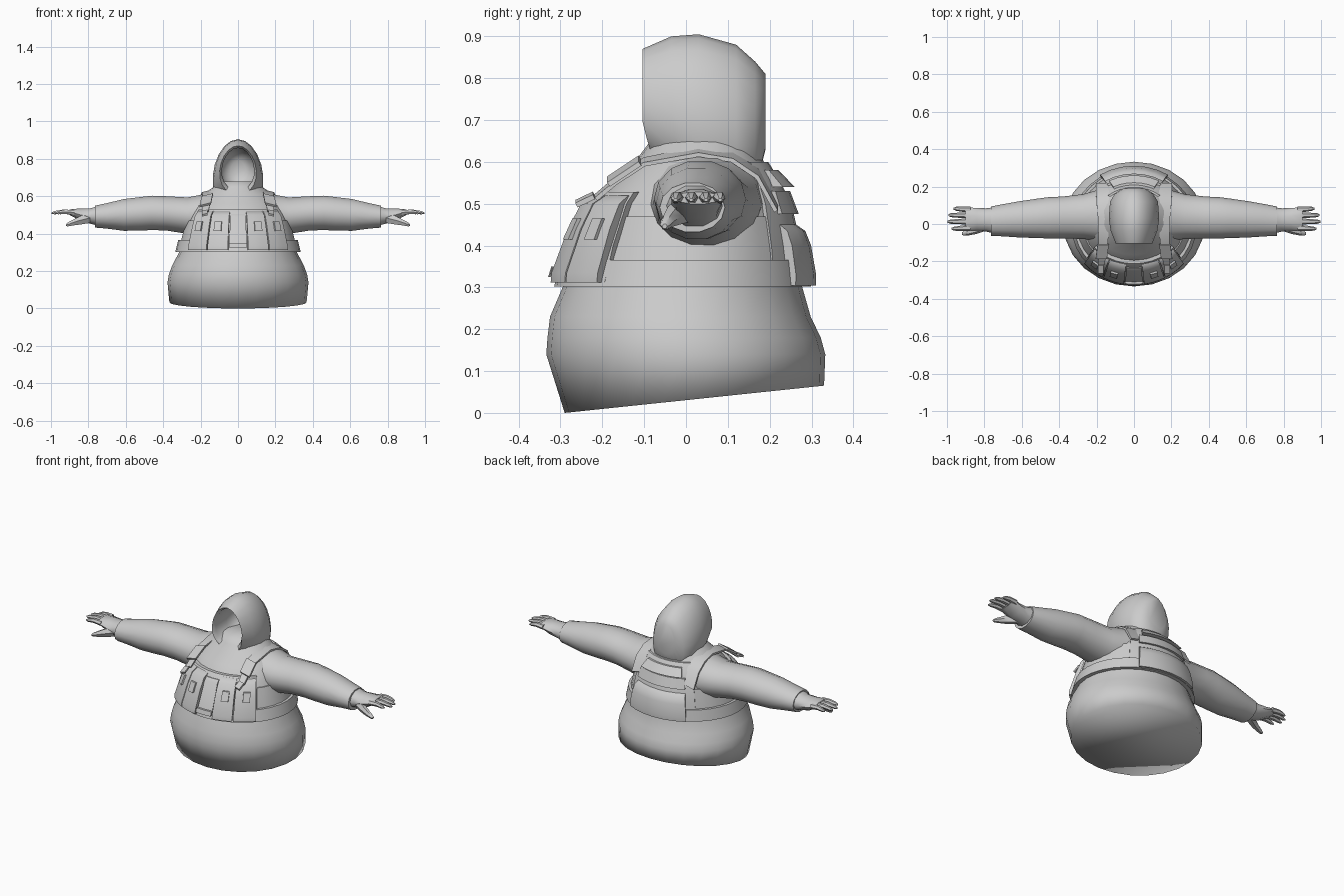
import bpy, bmesh
from math import sin, cos, pi, radians
from mathutils import Vector

if "Cube" in bpy.data.objects:
    bpy.data.objects.remove(bpy.data.objects["Cube"])


def loft(name, rings, mirror=False, angle=50):
    """Skin closed rings of points, capping both ends."""
    bm = bmesh.new()
    vs = [[bm.verts.new(p) for p in r] for r in rings]
    n = len(vs[0])
    for a, b in zip(vs, vs[1:]):
        for i in range(n):
            j = (i + 1) % n
            bm.faces.new((a[i], a[j], b[j], b[i]))
    bm.faces.new(vs[0])
    bm.faces.new(vs[-1])
    bmesh.ops.recalc_face_normals(bm, faces=bm.faces)
    me = bpy.data.meshes.new(name)
    bm.to_mesh(me)
    bm.free()
    ob = bpy.data.objects.new(name, me)
    bpy.context.collection.objects.link(ob)
    if mirror:
        ob.modifiers.new("mirror", 'MIRROR')
    bpy.ops.object.select_all(action='DESELECT')
    ob.select_set(True)
    bpy.context.view_layer.objects.active = ob
    bpy.ops.object.shade_smooth_by_angle(angle=radians(angle))
    return ob


# Jacket body profile: z, half width, front y, back y
BODY = [(.035, .367, -.29, .33), (.14, .377, -.334, .333), (.18, .37, -.331, .322),
        (.23, .352, -.325, .298), (.30, .315, -.295, .278), (.40, .29, -.265, .265),
        (.50, .265, -.22, .242), (.56, .235, -.165, .212), (.61, .185, -.115, .18),
        (.65, .13, -.085, .165), (.68, .10, -.06, .14)]


def surf(t, z, off=0):
    """Point on the jacket at angle t (0 = front) and height z, pushed out by off."""
    for a, b in zip(BODY, BODY[1:]):
        if z <= b[0]:
            break
    k = (z - a[0]) / (b[0] - a[0])
    rx, yf, yb = (a[i] + (b[i] - a[i]) * k for i in (1, 2, 3))
    return Vector(((rx + off) * sin(t), (yf + yb) / 2 - ((yb - yf) / 2 + off) * cos(t), z))


rings = [[surf(2 * pi * i / 24, row[0]) for i in range(24)] for row in BODY]
for p in rings[0]:                      # hem rises toward the back
    p.z = (p.y + .29) * .105
loft("jacket_body", rings, False, 180)


def patch(name, t0, t1, zs, offs, steps=4, mirror=False, inner=-.002):
    """Panel wrapped on the jacket; offs gives its outer offset at each height."""
    rings = []
    for i in range(steps + 1):
        t = radians(t0 + (t1 - t0) * i / steps)
        rings.append([surf(t, z, inner) for z in zs] +
                     [surf(t, z, o) for z, o in zip(zs[::-1], offs[::-1])])
    return loft(name, rings, mirror, 35)


# Vest: belt, front backing, side and back panels
patch("belt", 0, 360, [.302, .365], [.021, .021], 32)
patch("front_panel", -52, 52, [.31, .40, .50, .528], [.02, .018, .018, .018], 10)
patch("side_panel", 50, 142, [.36, .40, .47], [.006] * 3, 8, True)
patch("back_panel", 138, 222, [.36, .40, .50, .56, .60], [.01] * 5, 8)
patch("back_pouch", 148, 212, [.305, .33, .40, .435, .45], [.033, .037, .034, .028, .01], 6)
patch("back_strip", 148, 212, [.475, .53], [.022, .022], 6)
patch("carry_handle", 152, 208, [.54, .58], [.038, .022], 6)

# Magazine pouches with clasps
for name, a, b in (("inner_pouch", 9, 28), ("outer_pouch", 29, 50)):
    patch(name, a, b, [.312, .335, .44, .50, .52], [.036, .041, .039, .034, .02], 3, True)
    m = (a + b) / 2 + 1
    patch(name + "_clasp", m - 3.5, m + 3.5, [.415, .465], [.048, .047], 1, True, .03)
patch("centre_pouch", -8, 8, [.325, .49, .505], [.032, .03, .022], 2)
patch("centre_buckle", -8, 8, [.325, .35], [.042, .042], 2)


def ribbon(name, path, th):
    """Flat strap from x, y, z, width points."""
    rings = []
    for i, (x, y, z, w) in enumerate(path):
        a, b = path[max(i - 1, 0)], path[min(i + 1, len(path) - 1)]
        n = Vector((0, -(b[2] - a[2]), b[1] - a[1])).normalized() * th
        c = Vector((x, y, z))
        h = Vector((w / 2, 0, -w * .12))    # strap leans outward with the shoulder
        rings.append([c - h - n, c + h - n, c + h + n, c - h + n])
    loft(name, rings, True, 50)


# Shoulder straps and their adjusters
ribbon("shoulder_strap", [(.175, -.215, .515, .035), (.17, -.17, .553, .04),
       (.165, -.10, .60, .05), (.16, .03, .625, .065), (.165, .11, .612, .07),
       (.168, .17, .572, .07), (.168, .215, .49, .07)], .005)
ribbon("strap_adjuster", [(.175, -.185, .553, .06), (.165, -.11, .603, .06)], .006)
ribbon("strap_clip", [(.178, -.262, .50, .03), (.178, -.22, .52, .03)], .006)


def tube(name, rows, n=12):
    """Tube along x from rows of x, y, z, radius y, radius z."""
    loft(name, [[(x, y + a * cos(2 * pi * i / n), z + b * sin(2 * pi * i / n)) for i in range(n)]
                for x, y, z, a, b in rows], True)


# Sleeve
tube("sleeve", [(.12, .04, .50, .15, .13), (.20, .045, .50, .135, .11), (.27, .04, .496, .12, .10),
     (.38, .035, .508, .112, .094), (.46, .033, .511, .11, .094), (.52, .03, .506, .105, .092),
     (.61, .025, .50, .097, .087), (.70, .02, .495, .086, .070), (.765, .015, .491, .078, .06)], 14)

# Hand: palm, four fingers, thumb
tube("palm", [(.76, .02, .495, .068, .052), (.79, .022, .494, .062, .043), (.84, .025, .50, .06, .036),
     (.885, .027, .512, .062, .021), (.90, .028, .514, .057, .015)], 10)
for name, y, tip in (("index_finger", -.02, .975), ("middle_finger", .014, .998),
                     ("ring_finger", .046, .993), ("little_finger", .077, .965)):
    d, s = tip - .875, (y - .03) * .05
    tube(name, [(.875, y, .513, .017, .015), (.875 + d * .5, y + s, .517, .014, .013),
                (tip - .015, y + s * 2, .512, .011, .01), (tip, y + s * 2, .509, .005, .004)], 6)
tube("thumb", [(.79, -.005, .485, .03, .032), (.845, -.032, .471, .022, .026),
     (.885, -.045, .458, .016, .017), (.91, -.05, .449, .012, .012), (.92, -.051, .446, .006, .006)], 6)

# Hood: from the recess inside, out over the rim, to the back; y, bottom, top, half width
HOOD = [(.14, .69, .79, .04), (.11, .66, .83, .08), (.03, .635, .855, .1), (-.085, .63, .858, .086),
        (-.104, .605, .87, .098), (-.035, .54, .90, .125), (.03, .51, .905, .135),
        (.12, .51, .88, .128), (.165, .53, .84, .10), (.19, .63, .81, .06)]
rings = []
for y, z0, z1, w in HOOD:
    ring = []
    for i in range(20):
        t = 2 * pi * i / 20
        z = (z0 + z1) / 2 + (z1 - z0) / 2 * cos(t)
        lean = max(0, .69 - z) * .3 if y < 0 else 0
        ring.append((w * sin(t) * (1 - .1 * cos(t)), y + lean, z))
    rings.append(ring)
loft("hood", rings, False, 60)
